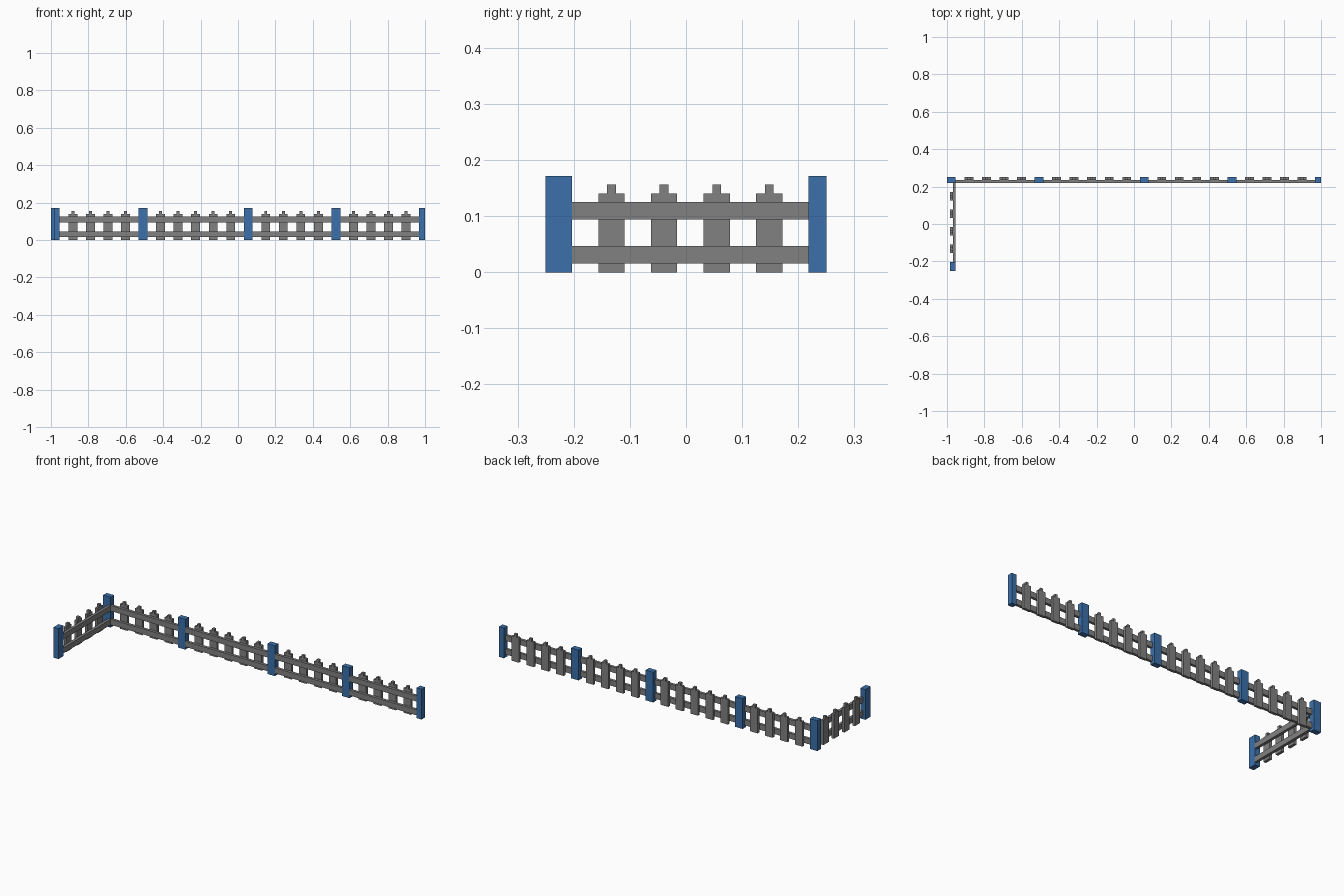
import bpy
import bmesh

cube = bpy.data.objects.get("Cube")
if cube:
    bpy.data.objects.remove(cube, do_unlink=True)

U = 1 / 64  # block unit: every part sits on this grid


def make_material(name, rgb):
    mat = bpy.data.materials.new(name)
    mat.use_nodes = True
    mat.diffuse_color = (*rgb, 1)
    mat.node_tree.nodes["Principled BSDF"].inputs["Base Color"].default_value = (*rgb, 1)
    return mat


BLUE = make_material("post blue", (0.045, 0.16, 0.40))
GREY = make_material("fence grey", (0.22, 0.22, 0.22))


def finish(name, bm, mat):
    bmesh.ops.recalc_face_normals(bm, faces=bm.faces)
    mesh = bpy.data.meshes.new(name)
    bm.to_mesh(mesh)
    bm.free()
    mesh.materials.append(mat)
    obj = bpy.data.objects.new(name, mesh)
    bpy.context.collection.objects.link(obj)
    return obj


def box(name, lo, hi, mat):
    """Box between two corners given in block units."""
    bm = bmesh.new()
    bmesh.ops.create_cube(bm, size=1)
    for v in bm.verts:
        v.co = [(hi[i] if v.co[i] > 0 else lo[i]) * U for i in range(3)]
    return finish(name, bm, mat)


def picket(name, start, depth, along_y):
    """Upright board with a narrow tip, one unit thick."""
    profile = [(0, 0), (3, 0), (3, 9), (2, 9), (2, 10), (1, 10), (1, 9), (0, 9)]
    bm = bmesh.new()
    verts = []
    for a, z in profile:
        p = (depth, start + a, z) if along_y else (start + a, depth, z)
        verts.append(bm.verts.new([c * U for c in p]))
    face = bm.faces.new(verts)
    out = bmesh.ops.extrude_face_region(bm, geom=[face])
    step = (U, 0, 0) if along_y else (0, U, 0)
    moved = [e for e in out["geom"] if isinstance(e, bmesh.types.BMVert)]
    bmesh.ops.translate(bm, verts=moved, vec=step)
    return finish(name, bm, GREY)


RAILS = {"lower": (1, 3), "upper": (6, 8)}

# Long back run: posts, then rails and pickets in each span
posts = [(-64, -61), (-34, -31), (2, 5), (32, 35), (62, 64)]
for i, (a, b) in enumerate(posts):
    box(f"back_post_{i + 1}", (a, 14, 0), (b, 16, 11), BLUE)
for i in range(len(posts) - 1):
    start, end = posts[i][1], posts[i + 1][0]
    for level, (z0, z1) in RAILS.items():
        box(f"back_{level}_rail_{i + 1}", (start, 14, z0), (end, 15, z1), GREY)
    for x in range(start + 3, end, 6):
        picket(f"back_picket_{x + 64}", x, 15, False)

# Short side run
box("side_end_post", (-63, -16, 0), (-61, -13, 11), BLUE)
for level, (z0, z1) in RAILS.items():
    box(f"side_{level}_rail", (-62, -13, z0), (-61, 14, z1), GREY)
for i in range(4):
    picket(f"side_picket_{i + 1}", -10 + 6 * i, -63, True)
